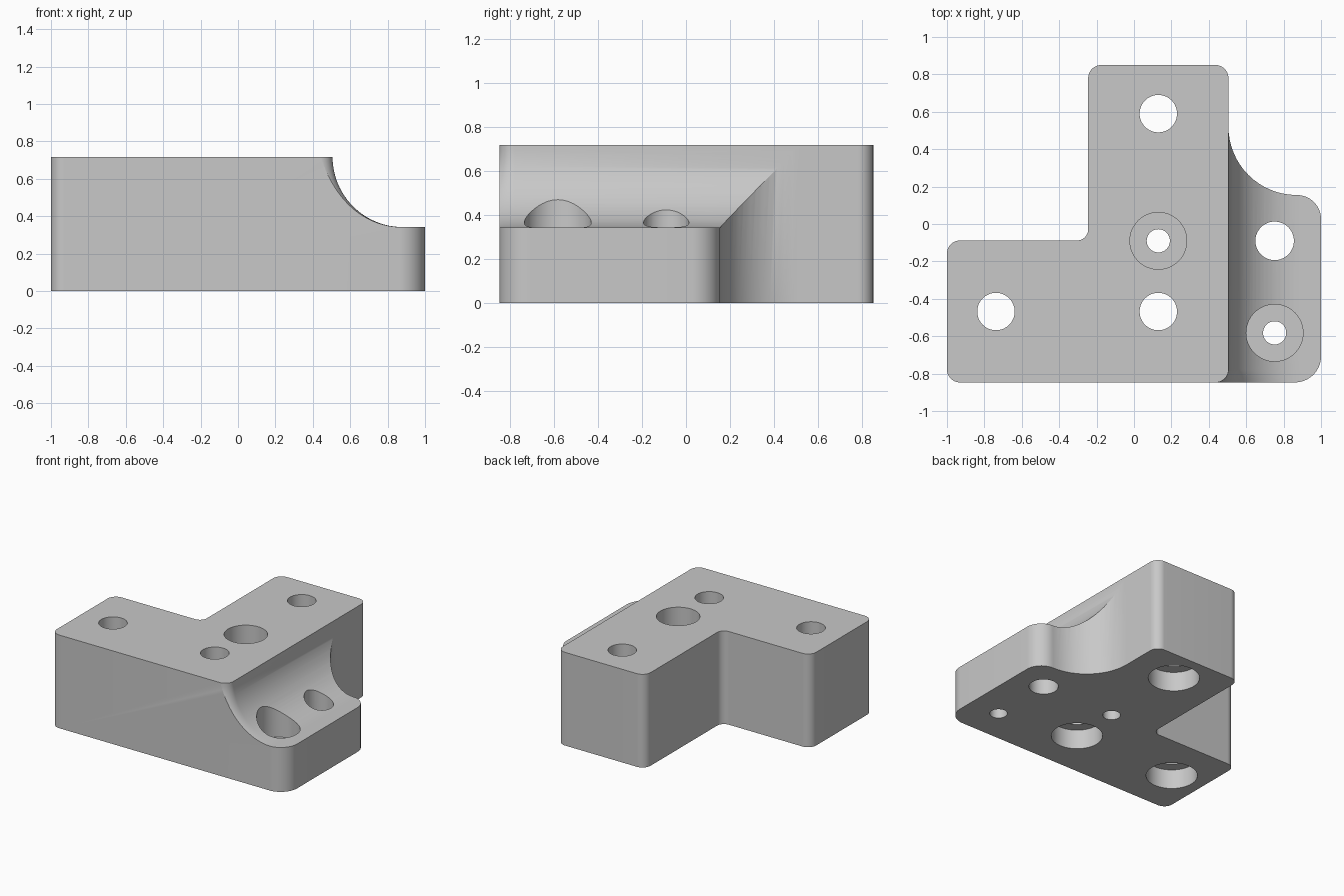
import bpy, bmesh, math
from mathutils import Vector

TOP, SHELF = 0.718, 0.342      # heights of the block and of the low shelf
WALL, FRONT = 0.505, -0.847    # right wall of the block, front face
COVE = TOP - SHELF             # cove radius

cube = bpy.data.objects.get("Cube")
if cube:
    bpy.data.objects.remove(cube, do_unlink=True)

grey = bpy.data.materials.new("plain grey")
grey.use_nodes = True
colour = (0.58, 0.58, 0.58, 1)
grey.diffuse_color = colour
grey.node_tree.nodes["Principled BSDF"].inputs["Base Color"].default_value = colour


def rounded(corners, steps=16):
    """Outline of a right-angled polygon whose corners (x, y, radius) are rounded."""
    pts = []
    for i, (x, y, r) in enumerate(corners):
        p = Vector((x, y))
        a = (Vector(corners[i - 1][:2]) - p).normalized()
        b = (Vector(corners[(i + 1) % len(corners)][:2]) - p).normalized()
        centre = p + r * (a + b)
        for k in range(steps + 1):
            t = math.pi / 2 * k / steps
            pts.append(centre - r * (b * math.cos(t) + a * math.sin(t)))
    return pts


def loft(bm, levels):
    """Closed solid through a stack of (outline, z) with equal point counts."""
    rings = [[bm.verts.new((p[0], p[1], z)) for p in outline] for outline, z in levels]
    n = len(rings[0])
    for low, high in zip(rings, rings[1:]):
        for i in range(n):
            j = (i + 1) % n
            bm.faces.new((low[i], low[j], high[j], high[i]))
    bm.faces.new(rings[0][::-1])
    bm.faces.new(rings[-1])


def finish(bm, name):
    bmesh.ops.recalc_face_normals(bm, faces=bm.faces)
    mesh = bpy.data.meshes.new(name)
    bm.to_mesh(mesh)
    bm.free()
    mesh.materials.append(grey)
    obj = bpy.data.objects.new(name, mesh)
    bpy.context.collection.objects.link(obj)
    return obj


def circle(x, y, r, n=64):
    return [(x + r * math.cos(2 * math.pi * k / n), y + r * math.sin(2 * math.pi * k / n))
            for k in range(n)]


# Body: stepped plan with rounded corners
plan = rounded([
    (-1, FRONT, 0.07), (1, FRONT, 0.14), (1, 0.155, 0.129), (WALL, 0.155, 0.365),
    (WALL, 0.85, 0.07), (-0.245, 0.85, 0.07), (-0.245, -0.088, 0.06), (-1, -0.088, 0.07)])
bm = bmesh.new()
loft(bm, [(plan, 0), (plan, TOP)])
body = finish(bm, "bracket_block")


# Cove cutter: quarter-round hollow that also wraps the front corner of the wall
def cove_outline(d):
    r = 0.07
    cx, cy = WALL - r, FRONT + r
    arc = [(cx + (r + d) * math.cos(t), cy - (r + d) * math.sin(t))
           for t in (math.pi / 2 * k / 24 for k in range(25))]
    return [(1.3, 0.7), (WALL + d, 0.7)] + arc + [(cx, -1.5), (1.3, -1.5)]


levels = []
for k in range(25):
    t = math.pi / 2 * (1 - k / 24)
    levels.append((cove_outline(COVE * (1 - math.cos(t)) + 0.0005),
                   TOP - COVE * math.sin(t)))
levels.append((cove_outline(0.0005), TOP + 0.1))
bm = bmesh.new()
loft(bm, levels)
cove_cutter = finish(bm, "cove_cutter")

# Hole cutters: x, y, lower radius, step height, upper radius
holes = [
    (0.13, 0.59, 0.18, 0.15, 0.1),       # bored wide from below
    (-0.738, -0.468, 0.18, 0.15, 0.1),
    (0.13, -0.468, 0.18, 0.15, 0.1),
    (0.13, -0.09, 0.062, 0.21, 0.152),   # bored wide from above
    (0.752, -0.582, 0.062, 0.21, 0.152),
    (0.752, -0.09, 0.103, 0.2, 0.103),   # plain
]
bm = bmesh.new()
for x, y, low, step, high in holes:
    stack = [(circle(x, y, low), -0.1), (circle(x, y, high), TOP + 0.1)]
    if low != high:
        stack[1:1] = [(circle(x, y, low), step), (circle(x, y, high), step)]
    loft(bm, stack)
hole_cutter = finish(bm, "hole_cutter")

# Cut the body, then drop the cutters
bpy.ops.object.select_all(action='DESELECT')
bpy.context.view_layer.objects.active = body
body.select_set(True)
for cutter in (cove_cutter, hole_cutter):
    cutter.hide_render = True
    mod = body.modifiers.new(cutter.name, 'BOOLEAN')
    mod.operation = 'DIFFERENCE'
    mod.solver = 'EXACT'
    mod.object = cutter
    bpy.ops.object.modifier_apply(modifier=mod.name)
    bpy.data.objects.remove(cutter, do_unlink=True)

bpy.ops.object.shade_smooth_by_angle(angle=math.radians(25))
